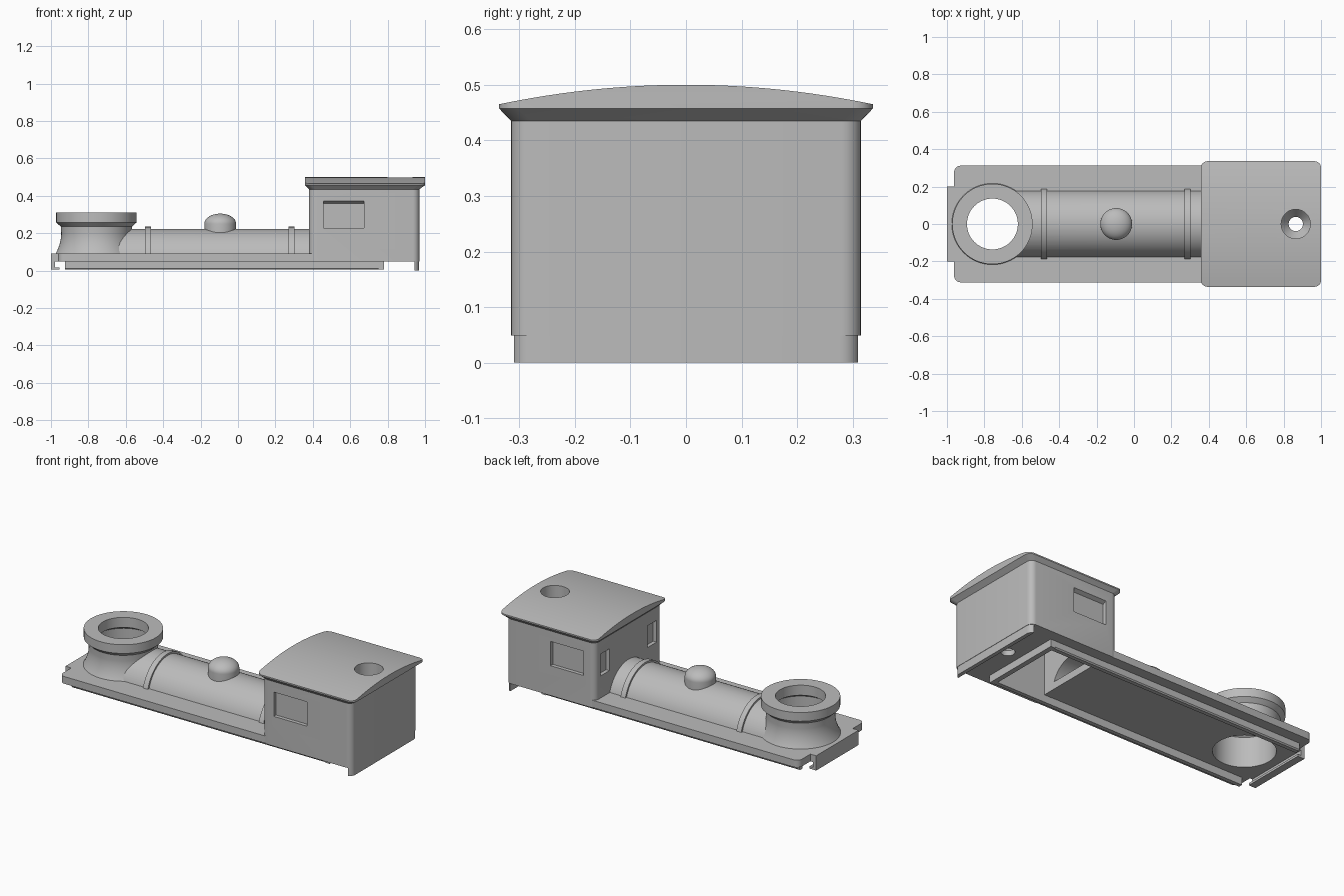
import bpy, bmesh, math
from mathutils import Matrix

if "Cube" in bpy.data.objects:
    bpy.data.objects.remove(bpy.data.objects["Cube"])

grey = bpy.data.materials.new("plain_grey")
grey.use_nodes = True
COLOUR = (0.5, 0.5, 0.5, 1)
grey.diffuse_color = COLOUR
grey.node_tree.nodes["Principled BSDF"].inputs["Base Color"].default_value = COLOUR


def finish(name, bm):
    bmesh.ops.remove_doubles(bm, verts=bm.verts, dist=1e-5)
    bmesh.ops.recalc_face_normals(bm, faces=bm.faces)
    mesh = bpy.data.meshes.new(name)
    bm.to_mesh(mesh)
    bm.free()
    mesh.materials.append(grey)
    obj = bpy.data.objects.new(name, mesh)
    bpy.context.collection.objects.link(obj)
    return obj


def loft(name, loops):
    """Skin a stack of equal-length 3D loops and cap both ends."""
    bm = bmesh.new()
    rings = [[bm.verts.new(p) for p in loop] for loop in loops]
    n = len(rings[0])
    for a, b in zip(rings, rings[1:]):
        for i in range(n):
            j = (i + 1) % n
            bm.faces.new((a[i], a[j], b[j], b[i]))
    bm.faces.new(rings[0])
    bm.faces.new(rings[-1])
    return finish(name, bm)


def rounded(x0, x1, half, r, z):
    """Rounded rectangle outline at height z."""
    corners = [(x1 - r, half - r), (x0 + r, half - r), (x0 + r, r - half), (x1 - r, r - half)]
    return [(cx + r * math.cos(a), cy + r * math.sin(a), z)
            for q, (cx, cy) in enumerate(corners)
            for a in [math.radians(90 * q + 15 * s) for s in range(7)]]


def along_x(name, outline, x0, x1):
    return loft(name, [[(x, y, z) for y, z in outline] for x in (x0, x1)])


def box(name, x0, x1, y0, y1, z0, z1):
    return along_x(name, [(y0, z0), (y1, z0), (y1, z1), (y0, z1)], x0, x1)


def arch(r, centre_z, floor_z):
    """Round-topped outline cut flat at floor_z."""
    a0 = math.asin((floor_z - centre_z) / r)
    return [(r * math.cos(a), centre_z + r * math.sin(a))
            for a in [a0 + (math.pi - 2 * a0) * i / 48 for i in range(49)]]


def lathe(name, profile, cx, closed=False):
    bm = bmesh.new()
    vs = [bm.verts.new((cx + r, 0, z)) for r, z in profile]
    edges = [bm.edges.new(p) for p in zip(vs, vs[1:])]
    if closed:
        edges.append(bm.edges.new((vs[-1], vs[0])))
    bmesh.ops.spin(bm, geom=vs + edges, cent=(cx, 0, 0), axis=(0, 0, 1),
                   angle=2 * math.pi, steps=64)
    return finish(name, bm)


def cut(obj, cutter, operation='DIFFERENCE'):
    mod = obj.modifiers.new("cut", 'BOOLEAN')
    mod.operation = operation
    mod.solver = 'EXACT'
    mod.object = cutter
    bpy.context.view_layer.objects.active = obj
    bpy.ops.object.modifier_apply(modifier=mod.name)
    bpy.data.objects.remove(cutter)


CHIMNEY_X, SCREW_X, BOILER_Z = -0.757, 0.865, 0.04


def screw_hole():
    return lathe("screw_cutter", [(0, 0.6), (0.078, 0.6), (0.078, 0.13), (0.038, 0.08),
                                  (0.038, -0.1), (0, -0.1)], SCREW_X)


def shaft(r):
    return lathe("shaft_cutter", [(0, -0.2), (r, -0.2), (r, 0.6), (0, 0.6)], CHIMNEY_X)


# Running plate with openings for chimney, cab and screw
plate = loft("running_plate", [rounded(-0.962, 0.968, 0.312, 0.035, z) for z in (0.05, 0.093)])
cut(plate, shaft(0.168))
cut(plate, box("cutter", 0.43, 0.75, -0.22, 0.22, 0, 0.2))
cut(plate, screw_hole())

# Front buffer: tab, drop plate and small lower lip
box("front_tab", -1, -0.95, -0.2, 0.2, 0.05, 0.093)
box("front_drop_plate", -1, -0.978, -0.2, 0.2, 0.005, 0.06)
box("front_lip", -0.98, -0.955, -0.2, 0.2, 0.005, 0.018)

# Rear drop plate following the cab corners
rear = loft("rear_drop_plate", [rounded(0.38, 0.968, 0.312, 0.035, z) for z in (0, 0.06)])
cut(rear, box("cutter", 0, 0.945, -1, 1, -0.1, 0.2))

# Underframe rails, open at the front
for side, label in ((1, "left"), (-1, "right")):
    along_x("underframe_rail_" + label,
            [(side * y, z) for y, z in ((0.25, 0.06), (0.25, 0.012), (0.244, 0.005),
                                        (0.22, 0.005), (0.22, 0.06))], -0.925, 0.78)
box("underframe_cross_rail", 0.75, 0.78, -0.25, 0.25, 0.005, 0.06)

# Boiler shell, open into the cab
boiler = along_x("boiler", arch(0.184, BOILER_Z, 0.07), CHIMNEY_X, 0.4)
cut(boiler, shaft(0.172))
cut(boiler, along_x("cutter", arch(0.15, BOILER_Z, 0.06), -0.4, 0.5))

# Boiler bands
for label, x in (("front", -0.48), ("rear", 0.285)):
    band = along_x("boiler_band_" + label, arch(0.195, BOILER_Z, 0.07), x - 0.016, x + 0.016)
    cut(band, along_x("cutter", arch(0.17, BOILER_Z, 0.06), x - 0.1, x + 0.1))

# Steam dome
dome = [(0, 0.19), (0.085, 0.19), (0.085, 0.25)]
dome += [(0.085 * math.cos(a), 0.25 + 0.055 * math.sin(a))
         for a in [math.radians(7.5 * i) for i in range(1, 12)]] + [(0, 0.305)]
lathe("steam_dome", dome, -0.095)

# Flared chimney with thick rim
flare = [(0.188 + 0.037 * (1 - i / 10) ** 2, 0.08 + 0.012 * i) for i in range(11)]
lathe("chimney", flare + [(0.19, 0.235), (0.215, 0.258), (0.215, 0.31), (0.136, 0.31),
                          (0.136, 0.25), (0.168, 0.23), (0.168, 0.06), (0.225, 0.06)],
      CHIMNEY_X, closed=True)

# Cab body, hollow below
cab = loft("cab", [rounded(0.38, 0.97, 0.315, 0.035, z) for z in (0.049, 0.44)])
cut(cab, box("cutter", 0.43, 0.75, -0.22, 0.22, 0, 0.41))
cut(cab, along_x("cutter", arch(0.15, BOILER_Z, 0.093), 0.3, 0.5))
cut(cab, screw_hole())


# Recessed windows with sloping lintels
def window_cutter(u0, u1, z0, z1, place):
    deep, out = -0.022, 0.02
    section = [(out, z0), (deep, z0), (deep, z1 - 0.012), (0, z1), (out, z1)]
    return loft("cutter", [[place(u, d, z) for d, z in section] for u in (u0, u1)])


for s in (1, -1):
    cut(cab, window_cutter(0.457, 0.675, 0.227, 0.372, lambda u, d, z: (u, s * (0.315 + d), z)))
    cut(cab, window_cutter(0.18, 0.265, 0.225, 0.355, lambda u, d, z: (0.38 - d, s * u, z)))

# Arched roof with flared eaves
roof = loft("cab_roof", [rounded(0.38, 0.97, 0.315, 0.035, 0.435),
                         rounded(0.358, 1.0, 0.336, 0.035, 0.457),
                         rounded(0.358, 1.0, 0.336, 0.035, 0.55)])
crown = [(y, 0.5 - 0.035 * (y / 0.336) ** 2) for y in [0.4 - i / 40 for i in range(33)]]
cut(roof, along_x("cutter", crown + [(-0.4, 0.3), (0.4, 0.3)], 0.2, 1.2), 'INTERSECT')
cut(roof, screw_hole())

# Smooth the curves, keep the edges crisp
bpy.ops.object.select_all(action='DESELECT')
for obj in bpy.context.collection.objects:
    if obj.type == 'MESH' and grey.name in obj.data.materials:
        obj.select_set(True)
        bpy.context.view_layer.objects.active = obj
bpy.ops.object.shade_smooth_by_angle(angle=math.radians(25))
